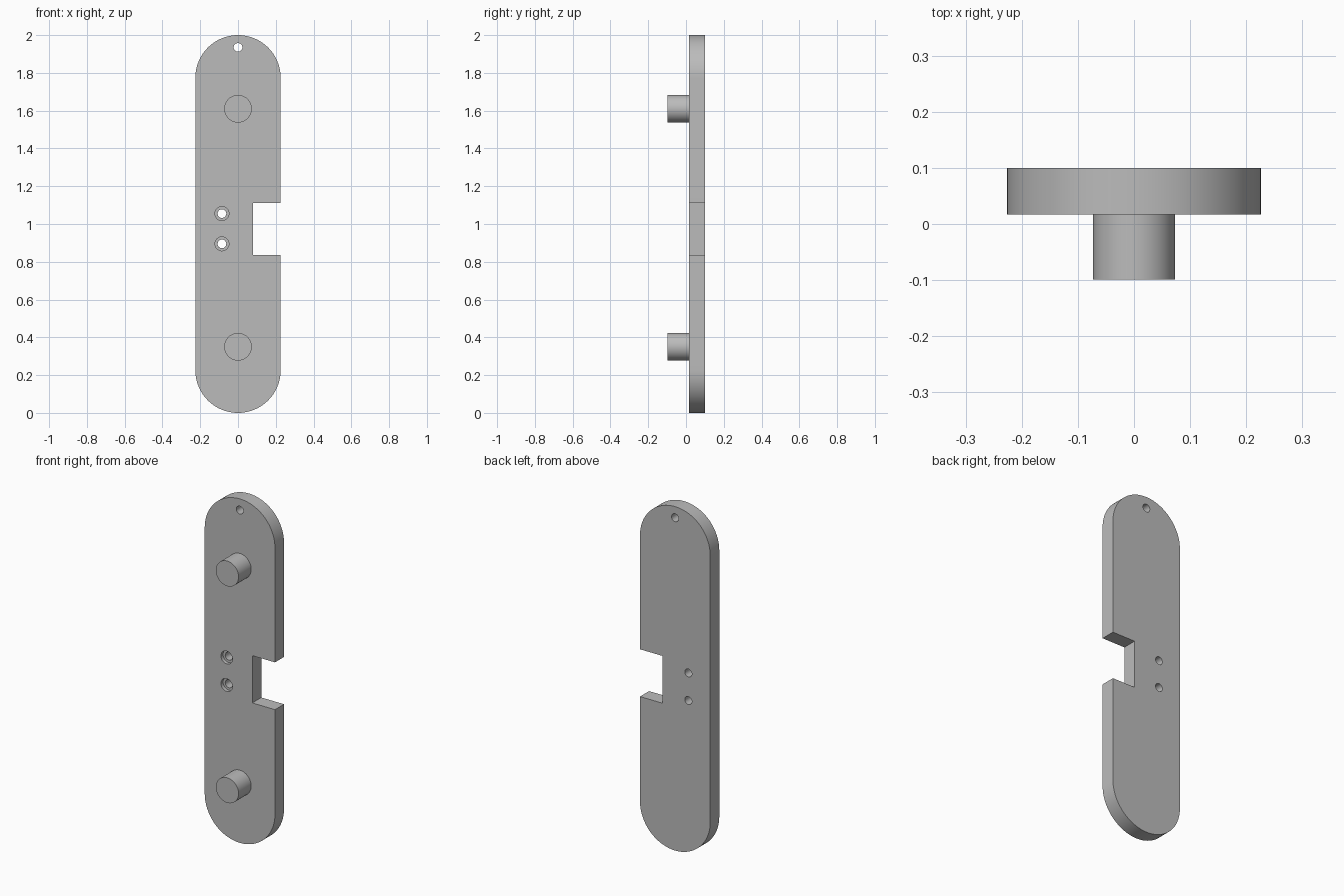
import bpy, bmesh
from math import pi, sin, cos, radians
from mathutils import Matrix

cube = bpy.data.objects.get("Cube")
if cube:
    bpy.data.objects.remove(cube, do_unlink=True)

FRONT, BACK = 0.017, 0.1
HALF_WIDTH, HEIGHT = 0.226, 2.0

grey = bpy.data.materials.new("plain_grey")
grey.use_nodes = True
grey.diffuse_color = (0.5, 0.5, 0.5, 1)
grey.node_tree.nodes["Principled BSDF"].inputs["Base Color"].default_value = grey.diffuse_color


def add_object(name, bm):
    bmesh.ops.recalc_face_normals(bm, faces=bm.faces)
    mesh = bpy.data.meshes.new(name)
    bm.to_mesh(mesh)
    bm.free()
    mesh.materials.append(grey)
    obj = bpy.data.objects.new(name, mesh)
    bpy.context.collection.objects.link(obj)
    return obj


def activate(obj):
    bpy.ops.object.select_all(action='DESELECT')
    obj.select_set(True)
    bpy.context.view_layer.objects.active = obj


def smooth(obj):
    activate(obj)
    bpy.ops.object.shade_smooth_by_angle(angle=radians(30))


def cylinder(name, x, z, radius, y0, y1, sides=48):
    bm = bmesh.new()
    place = Matrix.Translation((x, (y0 + y1) / 2, z)) @ Matrix.Rotation(pi / 2, 4, 'X')
    bmesh.ops.create_cone(bm, cap_ends=True, segments=sides, radius1=radius,
                          radius2=radius, depth=y1 - y0, matrix=place)
    return add_object(name, bm)


def arc(centre_z, start, steps=48):
    return [(HALF_WIDTH * cos(start + pi * i / steps),
             centre_z + HALF_WIDTH * sin(start + pi * i / steps))
            for i in range(steps + 1)]


# Round-ended plate with a rectangular notch in its left edge
notch = [(HALF_WIDTH, 0.835), (0.08, 0.835), (0.08, 1.11), (HALF_WIDTH, 1.11)]
outline = arc(HALF_WIDTH, pi) + notch + arc(HEIGHT - HALF_WIDTH, 0)
bm = bmesh.new()
face = bm.faces.new([bm.verts.new((x, FRONT, z)) for x, z in outline])
extruded = bmesh.ops.extrude_face_region(bm, geom=[face])["geom"]
bmesh.ops.translate(bm, vec=(0, BACK - FRONT, 0),
                    verts=[v for v in extruded if isinstance(v, bmesh.types.BMVert)])
plate = add_object("plate", bm)

# Hanging hole and two counterbored screw holes
cutters = [cylinder("hanging_hole_cutter", 0, 1.935, 0.023, 0, 0.12, 32)]
for z in (0.895, 1.055):
    cutters.append(cylinder("screw_hole_cutter", -0.085, z, 0.023, 0, 0.12, 32))
    cutters.append(cylinder("counterbore_cutter", -0.085, z, 0.037, 0, FRONT + 0.02, 32))
for cutter in cutters:
    cutter.hide_render = True
    activate(plate)
    cut = plate.modifiers.new("hole", 'BOOLEAN')
    cut.operation, cut.solver, cut.object = 'DIFFERENCE', 'EXACT', cutter
    bpy.ops.object.modifier_apply(modifier=cut.name)
    bpy.data.objects.remove(cutter, do_unlink=True)
smooth(plate)

# Round pegs on the front
for name, z in (("lower_peg", 0.35), ("upper_peg", 1.61)):
    smooth(cylinder(name, 0, z, 0.073, -0.099, FRONT))
